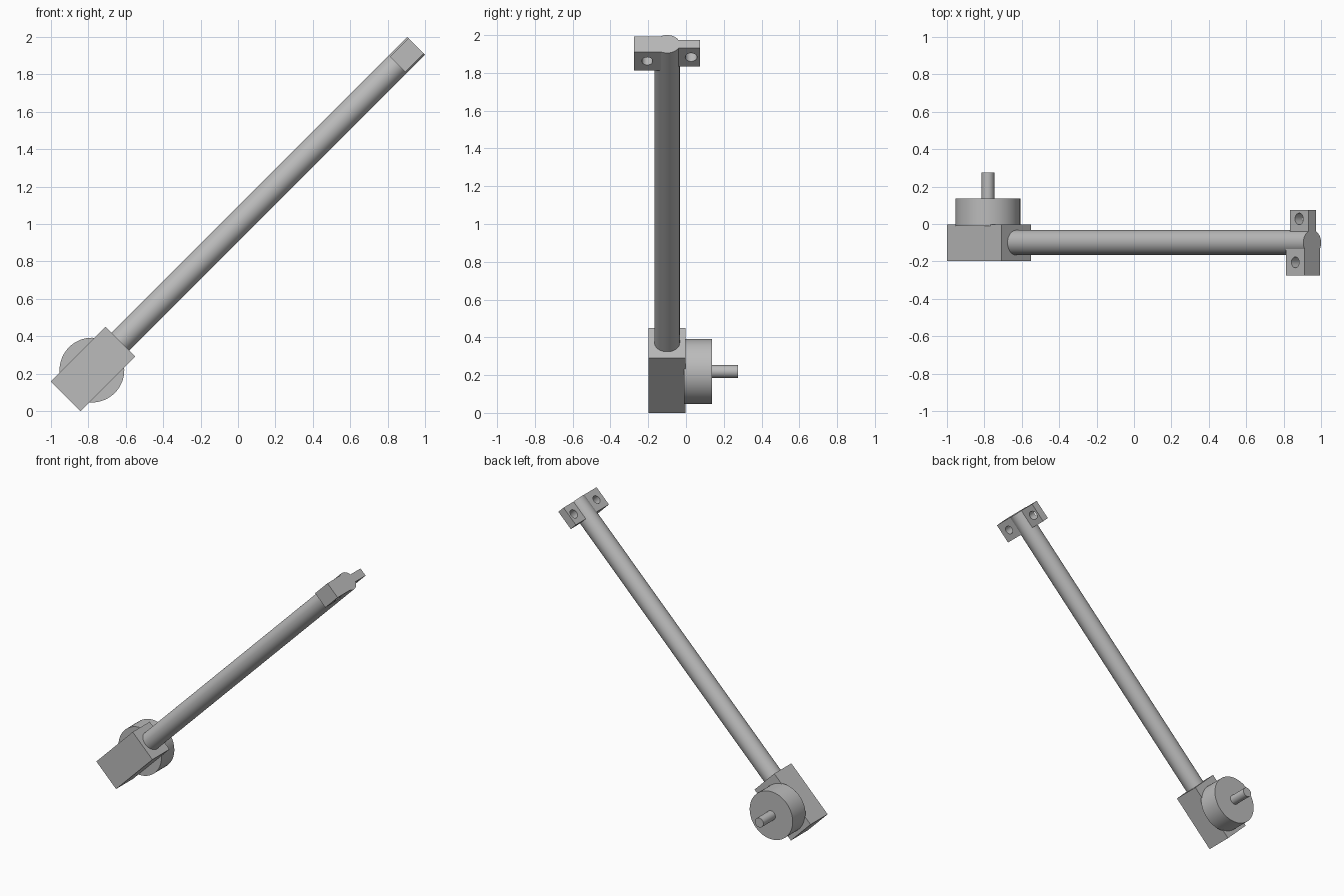
import bpy
import math
from mathutils import Matrix, Vector

default = bpy.data.objects.get("Cube")
if default:
    bpy.data.objects.remove(default, do_unlink=True)

metal = bpy.data.materials.new("plain grey metal")
metal.use_nodes = True
GREY = (0.5, 0.5, 0.5, 1)
metal.diffuse_color = GREY
metal.node_tree.nodes["Principled BSDF"].inputs["Base Color"].default_value = GREY

# Arm frame: local x runs along the arm, y is depth, z is across the arm.
# The origin is the centre of the lower end of the housing.
ARM = Matrix.Translation((-0.921, -0.1, 0.079)) @ Matrix.Rotation(-math.pi / 4, 4, "Y")
END = 2.65


def finish(obj, name, rotation=Matrix()):
    obj.name = name
    obj.matrix_world = ARM @ Matrix.Translation(obj.location) @ rotation
    obj.data.materials.append(metal)
    return obj


def box(name, low, high):
    low, high = Vector(low), Vector(high)
    bpy.ops.mesh.primitive_cube_add(size=1, location=(low + high) / 2)
    obj = bpy.context.object
    obj.data.transform(Matrix.Diagonal((*(high - low), 1)))
    return finish(obj, name)


def cylinder(name, radius, start, length, axis):
    """Cylinder from start along the arm's local axis."""
    direction = {"x": Vector((1, 0, 0)), "y": Vector((0, 1, 0)), "z": Vector((0, 0, 1))}[axis]
    bpy.ops.mesh.primitive_cylinder_add(
        vertices=64, radius=radius, depth=length,
        location=Vector(start) + direction * length / 2)
    obj = bpy.context.object
    bpy.ops.object.shade_smooth_by_angle(angle=math.radians(30))
    return finish(obj, name, direction.to_track_quat("Z", "Y").to_matrix().to_4x4())


def lug(name, y_low, y_high, half, hole_y, hole_radius):
    """Mounting ear with a hole drilled straight through it."""
    body = box(name, (END - 0.14, y_low, -half), (END, y_high, half))
    drill = cylinder(name + "_hole_cutter", hole_radius, (END - 0.07, hole_y, -0.15), 0.3, "z")
    cut = body.modifiers.new("hole", "BOOLEAN")
    cut.object = drill
    cut.solver = "EXACT"
    bpy.context.view_layer.objects.active = body
    bpy.ops.object.modifier_apply(modifier=cut.name)
    bpy.data.objects.remove(drill, do_unlink=True)
    bpy.ops.object.select_all(action="DESELECT")
    body.select_set(True)
    bpy.ops.object.shade_smooth_by_angle(angle=math.radians(30))


# Housing with drum and output shaft behind it
box("housing", (0, -0.098, -0.112), (0.413, 0.098, 0.112))
cylinder("drum", 0.173, (0.198, 0.09, 0), 0.147, "y")
cylinder("drive_shaft", 0.034, (0.198, 0.23, 0), 0.145, "y")

# Long round arm
cylinder("arm_tube", 0.067, (0.39, 0, 0), END - 0.39, "x")

# Thick and thin drilled ears at the arm tip
lug("front_lug", -0.175, 0, 0.058, -0.105, 0.029)
lug("back_lug", 0, 0.175, 0.029, 0.127, 0.031)
